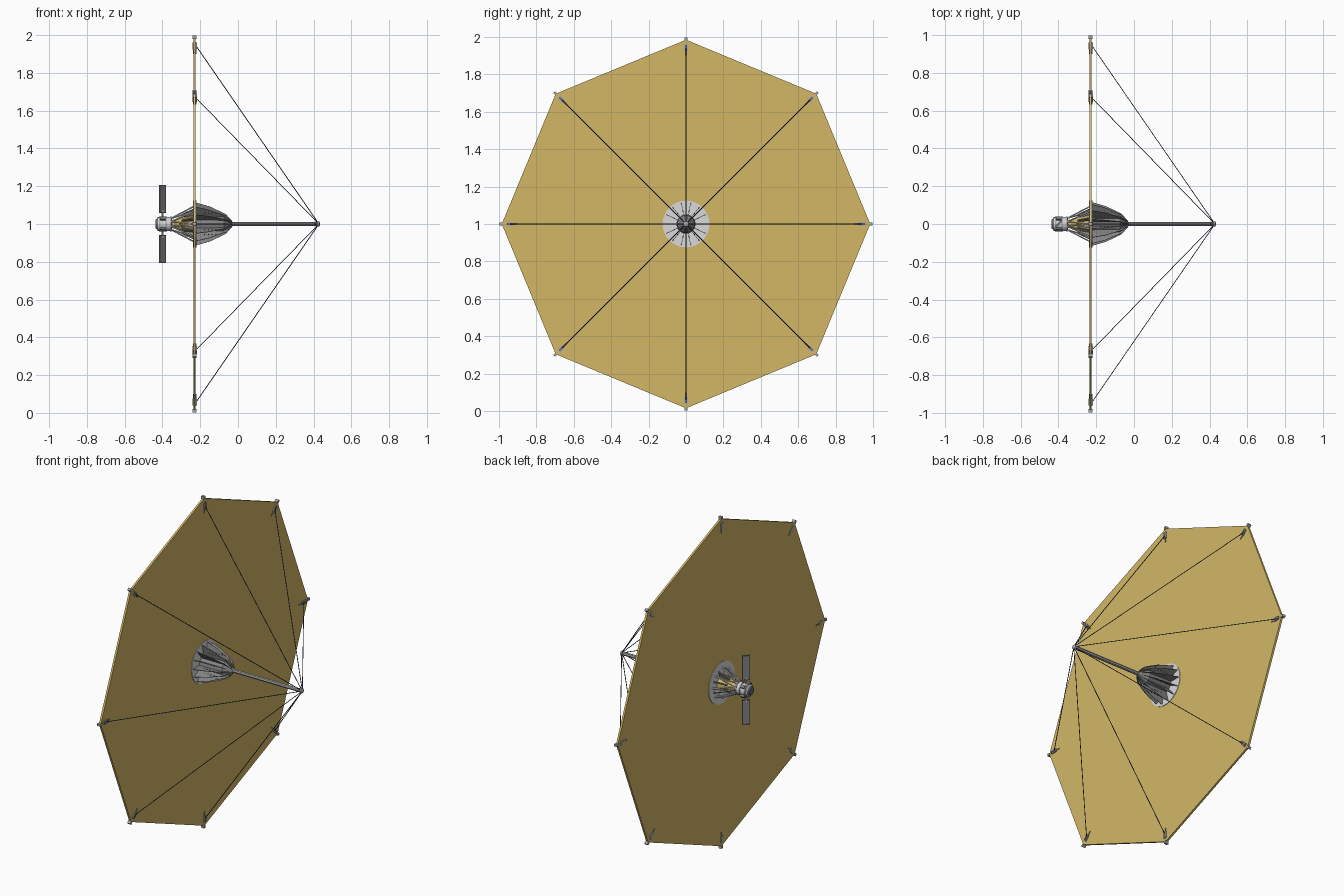
import bpy, bmesh, math
from mathutils import Matrix, Vector

if "Cube" in bpy.data.objects:
    bpy.data.objects.remove(bpy.data.objects["Cube"])


def material(name, *rgb):
    m = bpy.data.materials.new(name)
    m.use_nodes = True
    m.diffuse_color = (*rgb, 1)
    m.node_tree.nodes["Principled BSDF"].inputs["Base Color"].default_value = (*rgb, 1)
    return m


gold = material("gold foil", 0.655, 0.475, 0.134)
light = material("light grey", 0.70, 0.70, 0.70)
grey = material("mid grey", 0.40, 0.40, 0.41)
panel = material("panel grey", 0.23, 0.23, 0.235)
dark = material("dark grey", 0.13, 0.13, 0.14)
navy = material("dark cord", 0.035, 0.045, 0.08)

SAIL = -0.23      # sail plane along x
TIP = 0.425       # mast tip along x
AXIS = Vector((0, 0, 1))


def polar(x, r, a):
    """Point at distance r from the long axis, angle a from straight up."""
    return AXIS + Vector((x, r * math.sin(a), r * math.cos(a)))


def ring(n, offset=0):
    return [math.tau * (i + offset) / n for i in range(n)]


def finish(name, bm, mat, smooth=False):
    bmesh.ops.recalc_face_normals(bm, faces=bm.faces)
    me = bpy.data.meshes.new(name)
    bm.to_mesh(me)
    bm.free()
    me.materials.append(mat)
    ob = bpy.data.objects.new(name, me)
    bpy.context.collection.objects.link(ob)
    if smooth:
        bpy.ops.object.select_all(action="DESELECT")
        ob.select_set(True)
        bpy.context.view_layer.objects.active = ob
        bpy.ops.object.shade_smooth_by_angle(angle=math.radians(35))
    return ob


def lathe(name, profile, mat, sides=24, smooth=True):
    """Closed solid turned about the long axis from (x, radius) pairs."""
    bm = bmesh.new()
    loops = [[bm.verts.new(polar(x, r, a)) for a in ring(sides)] for x, r in profile]
    for p, q in zip(loops, loops[1:]):
        for i in range(sides):
            j = (i + 1) % sides
            bm.faces.new((p[i], p[j], q[j], q[i]))
    bm.faces.new(loops[0])
    bm.faces.new(loops[-1])
    return finish(name, bm, mat, smooth)


def rods(name, pairs, radius, mat, sides=6):
    """Straight rods between pairs of points."""
    bm = bmesh.new()
    for a, b in pairs:
        d = b - a
        m = Matrix.Translation((a + b) / 2) @ d.to_track_quat("Z", "Y").to_matrix().to_4x4()
        bmesh.ops.create_cone(bm, cap_ends=True, segments=sides, radius1=radius,
                              radius2=radius, depth=d.length, matrix=m)
    return finish(name, bm, mat)


def plates(name, outline, thickness, angles, mat):
    """Flat radial plates from an (x, radius) outline, repeated round the axis."""
    bm = bmesh.new()
    for a in angles:
        side = Vector((0, math.cos(a), -math.sin(a))) * thickness / 2
        p = [bm.verts.new(polar(x, r, a) - side) for x, r in outline]
        q = [bm.verts.new(polar(x, r, a) + side) for x, r in outline]
        bm.faces.new(p)
        bm.faces.new(q)
        for i in range(len(p)):
            j = (i + 1) % len(p)
            bm.faces.new((p[i], p[j], q[j], q[i]))
    return finish(name, bm, mat)


def box(x0, x1, r0, r1):
    return [(x0, r0), (x1, r0), (x1, r1), (x0, r1)]


corners = ring(8)

# Octagonal sail
lathe("sail", [(SAIL - 0.006, 0.985), (SAIL + 0.006, 0.985)], gold, 8, False)

# Corner fittings, cord clamps and cords to the mast tip
plates("corner_caps", box(SAIL - 0.010, SAIL + 0.010, 0.980, 0.998), 0.014, corners, grey)
plates("corner_clamps", box(SAIL - 0.010, SAIL + 0.012, 0.925, 0.962), 0.020, corners, grey)
plates("clamp_slots", box(SAIL + 0.011, SAIL + 0.0135, 0.928, 0.958), 0.009, corners, dark)
plates("clamp_fingers", box(SAIL - 0.008, SAIL + 0.009, 0.90, 0.925), 0.007, corners, panel)
rods("sail_cords", [(polar(SAIL + 0.01, 0.94, a), polar(TIP, 0.005, a)) for a in corners],
     0.0022, navy)

# Central mast and its end fitting
rods("mast", [(polar(-0.05, 0, 0), polar(TIP, 0, 0))], 0.011, grey, 8)
lathe("mast_tip", [(TIP - 0.013, 0.010), (TIP - 0.008, 0.014), (TIP + 0.004, 0.014),
                   (TIP + 0.008, 0.007)], grey, 12)

# Hub disc, core and ring of radial fins
lathe("hub_disc", [(SAIL - 0.009, 0.125), (SAIL + 0.009, 0.125)], light, 32)
lathe("hub_core", [(SAIL, 0.052), (-0.075, 0.048), (-0.035, 0.016), (-0.028, 0.012)],
      panel, 12, False)
fins = ring(14, 0.5)
plates("hub_fins", [(SAIL, 0.04), (SAIL, 0.118), (-0.15, 0.095), (-0.065, 0.054),
                    (-0.03, 0.014), (-0.06, 0.013)], 0.002, fins, panel)
# Small vents along the fins
for k in range(4):
    x = -0.18 + 0.02 * k
    plates("fin_vents", box(x, x + 0.006, 0.066, 0.074), 0.005, fins, dark)

# Rear truss around a foil-wrapped cone
lathe("foil_cone", [(SAIL, 0.05), (-0.30, 0.035), (-0.36, 0.018)], gold, 10, False)
struts = []
for a in ring(8):
    for da in (-math.pi / 8, math.pi / 8):
        struts.append((polar(SAIL, 0.095, a), polar(-0.355, 0.032, a + da)))
rods("rear_struts", struts, 0.004, light)
plates("rear_braces", [(SAIL, 0.05), (SAIL, 0.09), (-0.30, 0.055), (-0.30, 0.04)],
       0.006, ring(8, 0.5), panel)

# Spacecraft body with bands and end dish
lathe("body", [(-0.35, 0.032), (-0.36, 0.038), (-0.425, 0.036), (-0.43, 0.03)], light, 16)
for x in (-0.355, -0.38, -0.415):
    lathe("body_band", [(x - 0.004, 0.041), (x + 0.004, 0.041)], grey, 16)
lathe("end_cap", [(-0.428, 0.027), (-0.437, 0.022)], dark, 16)
plates("body_boxes", box(-0.412, -0.385, 0.03, 0.047), 0.018, ring(4, 0.5), panel)

# Solar wings, turned half way round their booms, with end frames
for name, s in (("upper", 1), ("lower", -1)):
    rods(name + "_wing_boom", [(AXIS + Vector((-0.40, 0, 0.03 * s)),
                                AXIS + Vector((-0.40, 0, 0.075 * s)))], 0.005, light)
    turn = Matrix.Rotation(math.radians(45), 4, "Z")
    for part, z, size, mat in (("panel", 0.133, (0.042, 0.008, 0.148), panel),
                               ("root", 0.061, (0.043, 0.010, 0.004), dark),
                               ("end", 0.205, (0.043, 0.010, 0.004), dark)):
        bm = bmesh.new()
        m = Matrix.Translation(AXIS + Vector((-0.40, 0, z * s))) @ turn
        bmesh.ops.create_cube(bm, size=1, matrix=m @ Matrix.Diagonal((*size, 1)))
        finish(f"{name}_wing_{part}", bm, mat)
